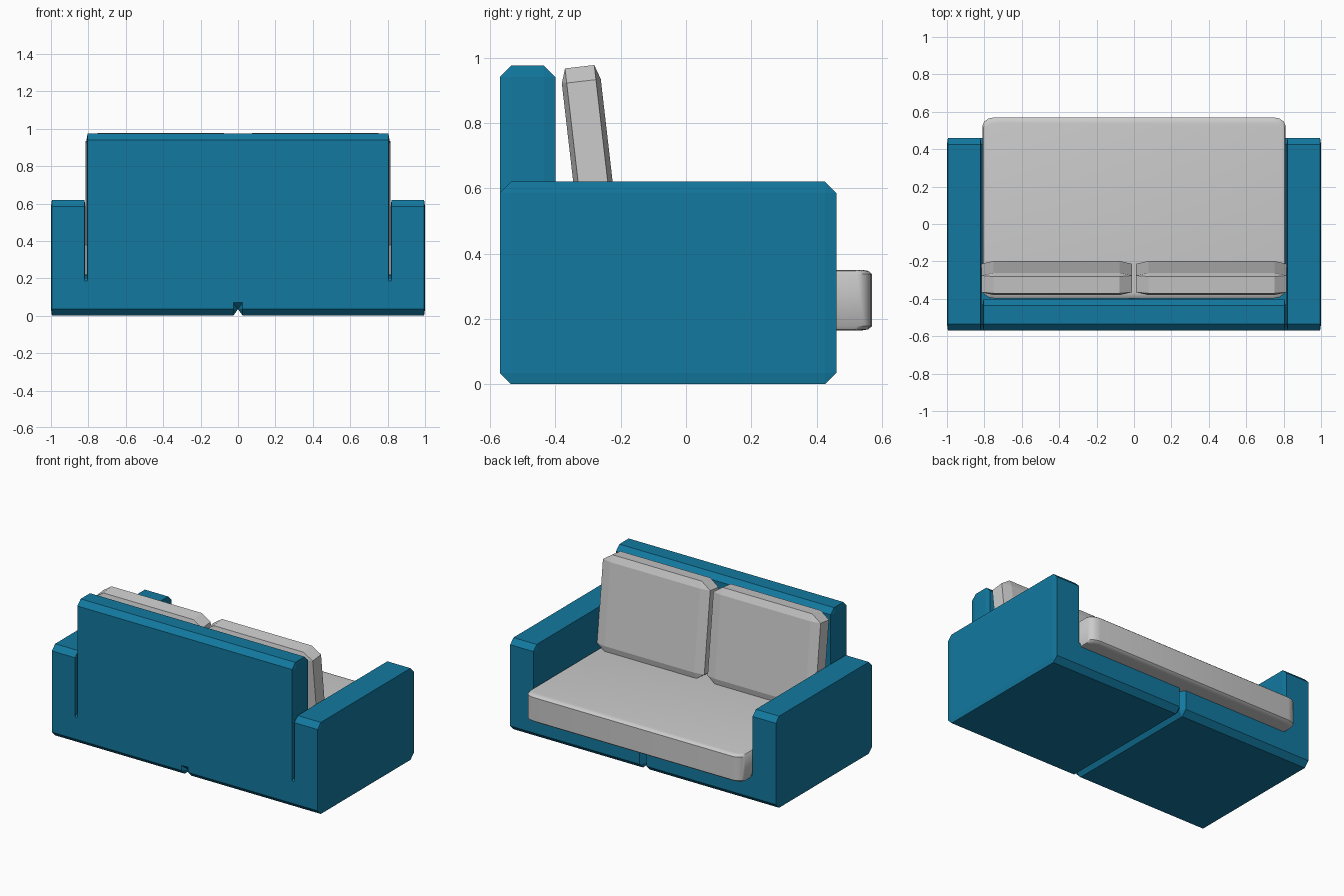
import bpy, bmesh, math
from mathutils import Vector
from itertools import product

if "Cube" in bpy.data.objects:
    bpy.data.objects.remove(bpy.data.objects["Cube"])

blue = bpy.data.materials.new("blue_fabric")
blue.diffuse_color = (0.006, 0.19, 0.35, 1)
blue.use_nodes = True
blue.node_tree.nodes["Principled BSDF"].inputs["Base Color"].default_value = blue.diffuse_color


def hull(name, pts, mat=None):
    """Convex solid around points, with flat regions merged into single faces."""
    bm = bmesh.new()
    for p in pts:
        bm.verts.new(p)
    bmesh.ops.convex_hull(bm, input=bm.verts[:])
    bmesh.ops.dissolve_limit(bm, angle_limit=math.radians(0.5),
                             verts=bm.verts[:], edges=bm.edges[:])
    bmesh.ops.recalc_face_normals(bm, faces=bm.faces[:])
    me = bpy.data.meshes.new(name)
    bm.to_mesh(me)
    bm.free()
    ob = bpy.data.objects.new(name, me)
    bpy.context.collection.objects.link(ob)
    if mat:
        me.materials.append(mat)
    return ob


def chamfer_box(name, lo, hi, cut, mat=None):
    """Box with every edge chamfered by a per-axis amount."""
    lo, hi, cut = Vector(lo), Vector(hi), Vector(cut)
    mid, half = (lo + hi) / 2, (hi - lo) / 2
    pts = []
    for s in product((-1, 1), repeat=3):
        for full in range(3):
            pts.append([s[i] * (half[i] - (0 if i == full else cut[i])) for i in range(3)])
    ob = hull(name, pts, mat)
    ob.location = mid
    return ob


# backrest
chamfer_box("backrest", (-0.81, -0.57, 0.035), (0.81, -0.40, 0.975), (0.006, 0.035, 0.035), blue)

for side, s in (("left", -1), ("right", 1)):
    def span(a, b):
        return sorted((s * a, s * b))

    # base half, its inner chamfer forms the centre groove
    x0, x1 = span(0, 0.9)
    chamfer_box(side + "_base", (x0, -0.57, 0), (x1, 0.46, 0.22), (0.025, 0.035, 0.035), blue)

    # armrest
    x0, x1 = span(0.816, 1.0)
    chamfer_box(side + "_armrest", (x0, -0.57, 0), (x1, 0.46, 0.62), (0.005, 0.035, 0.035), blue)

    # leaning back cushion
    x0, x1 = span(0.012, 0.815)
    cushion = chamfer_box(side + "_back_cushion", (x0, -0.349, 0.336), (x1, -0.229, 0.974),
                          (0.065, 0.015, 0.045))
    cushion.rotation_euler.x = 0.115

# seat cushion: rounded plan with softened top and bottom rims
pts = []
for z, ix, iy in ((0.165, 0.012, 0.03), (0.168, 0.005, 0.012), (0.178, 0, 0),
                  (0.337, 0, 0), (0.347, 0.005, 0.012), (0.35, 0.012, 0.03)):
    for sx, sy in product((-1, 1), repeat=2):
        for k in range(4):
            a = math.radians(30 * k)
            pts.append((sx * (0.745 + 0.065 * math.cos(a) - ix),
                        0.086 + sy * (0.439 + 0.045 * math.sin(a) - iy), z))
seat = hull("seat_cushion", pts)
bpy.context.view_layer.objects.active = seat
seat.select_set(True)
bpy.ops.object.shade_smooth_by_angle(angle=math.radians(35))
